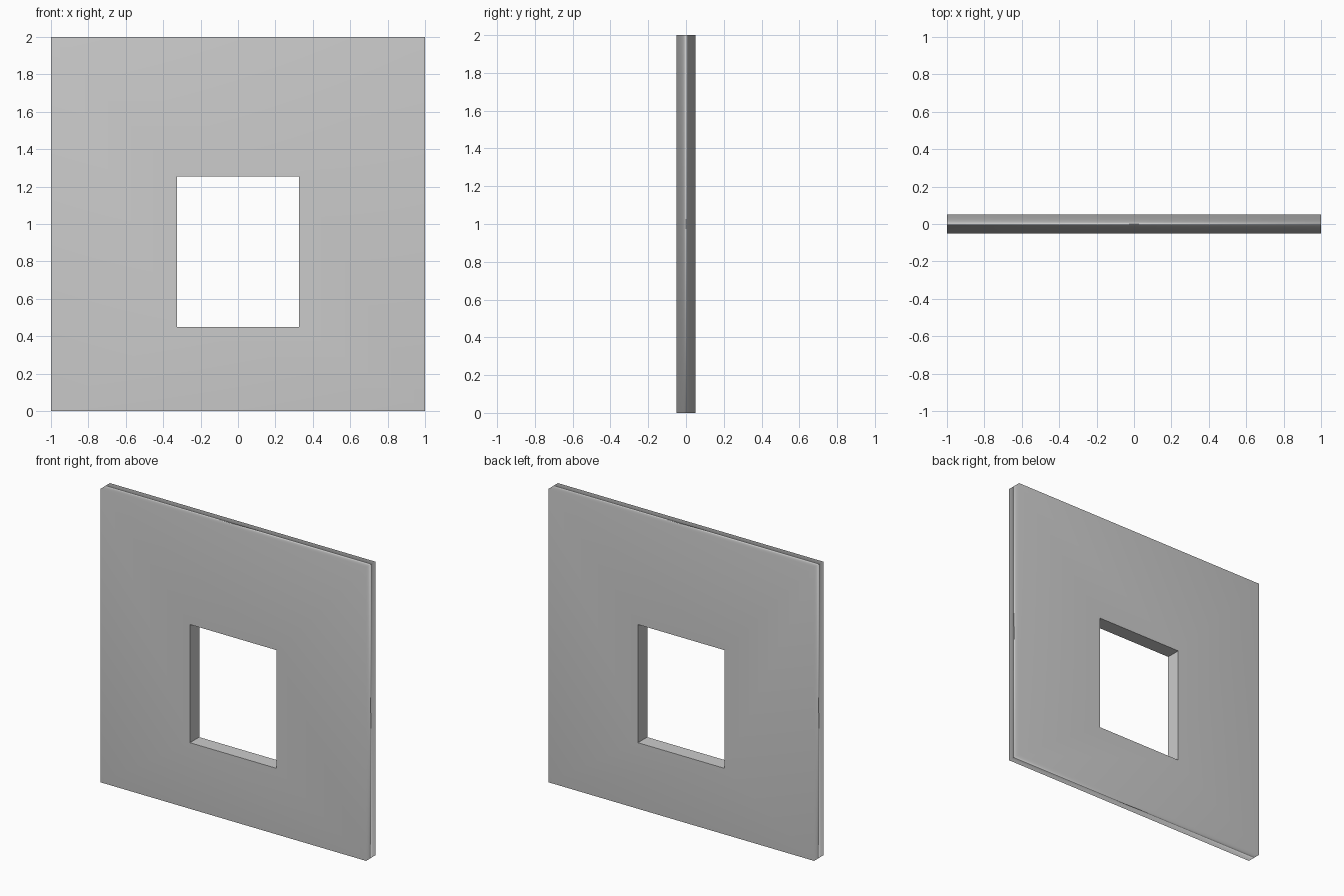
import bpy

if "Cube" in bpy.data.objects:
    bpy.data.objects.remove(bpy.data.objects["Cube"])


def box(name, x, y, z):
    """Box spanning the given (min, max) ranges."""
    spans = (x, y, z)
    bpy.ops.mesh.primitive_cube_add(size=1, location=[(a + b) / 2 for a, b in spans])
    obj = bpy.context.object
    obj.name = name
    obj.scale = [b - a for a, b in spans]
    bpy.ops.object.transform_apply(location=False, rotation=False, scale=True)
    return obj


# Window opening cutter (flat faces, so the opening stays crisp)
cutter = box("window_cutter", (-0.327, 0.327), (-0.2, 0.2), (0.45, 1.255))
cutter.hide_render = True
cutter.display_type = 'WIRE'

# Wall panel, softly shaded around its outer edges
wall = box("window_wall", (-1, 1), (-0.05, 0.05), (0, 2))
bpy.ops.object.shade_smooth()

cut = wall.modifiers.new("window_opening", 'BOOLEAN')
cut.operation = 'DIFFERENCE'
cut.solver = 'EXACT'
cut.object = cutter

# Large faces dominate the smooth normals
normals = wall.modifiers.new("area_normals", 'WEIGHTED_NORMAL')
normals.mode = 'FACE_AREA'
normals.keep_sharp = True
